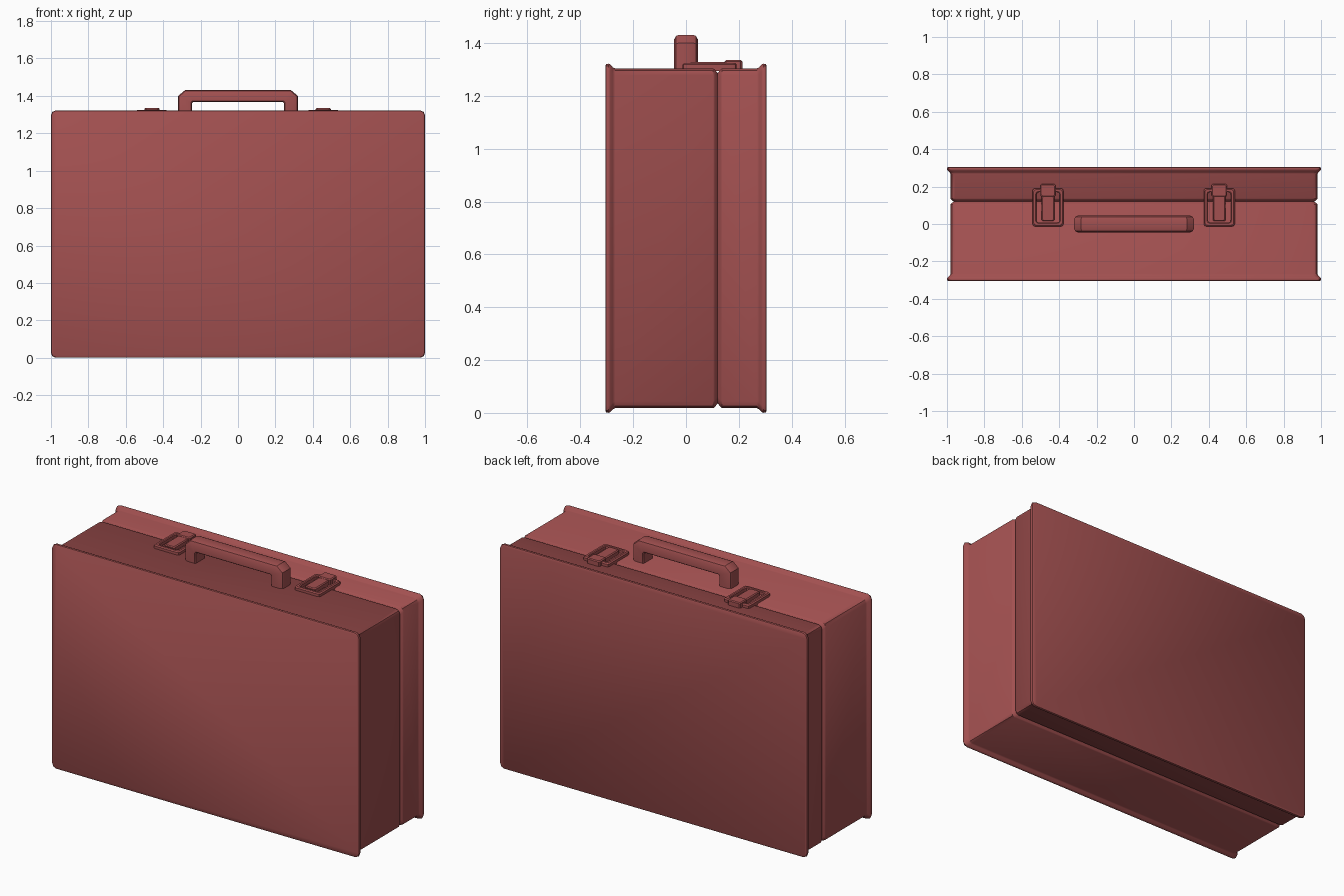
import bpy, bmesh, math

if "Cube" in bpy.data.objects:
    bpy.data.objects.remove(bpy.data.objects["Cube"])

mat = bpy.data.materials.new("case_red")
mat.diffuse_color = (0.36, 0.08, 0.08, 1)
mat.use_nodes = True
mat.node_tree.nodes["Principled BSDF"].inputs["Base Color"].default_value = mat.diffuse_color


def finish(name, bm, angle=35):
    bmesh.ops.recalc_face_normals(bm, faces=bm.faces[:])
    me = bpy.data.meshes.new(name)
    bm.to_mesh(me)
    bm.free()
    ob = bpy.data.objects.new(name, me)
    bpy.context.collection.objects.link(ob)
    me.materials.append(mat)
    bpy.ops.object.select_all(action='DESELECT')
    ob.select_set(True)
    bpy.context.view_layer.objects.active = ob
    bpy.ops.object.shade_smooth_by_angle(angle=math.radians(angle))
    return ob


def rounded_rect(hx, hy, r, seg=2):
    """Outline of a rectangle with rounded corners, centred on the origin."""
    pts = []
    for i, (sx, sy) in enumerate([(1, 1), (-1, 1), (-1, -1), (1, -1)]):
        for k in range(seg + 1):
            a = math.pi / 2 * (i + k / seg)
            pts.append((sx * (hx - r) + r * math.cos(a), sy * (hy - r) + r * math.sin(a)))
    return pts


def loft(bm, loops, cap_start=False, cap_end=False, closed=False):
    """Bridge equal-length closed loops of 3D points."""
    rings = [[bm.verts.new(p) for p in lp] for lp in loops]
    n = len(rings[0])
    pairs = list(zip(rings, rings[1:])) + ([(rings[-1], rings[0])] if closed else [])
    for a, b in pairs:
        for i in range(n):
            j = (i + 1) % n
            bm.faces.new((a[i], a[j], b[j], b[i]))
    if cap_start:
        bm.faces.new(rings[0])
    if cap_end:
        bm.faces.new(rings[-1])


# Case halves: (y, inset) profile swept round the rectangular outline
def shell(name, profile):
    bm = bmesh.new()
    loops = []
    for y, d in profile:
        loops.append([(x, y, z + 0.661) for x, z in rounded_rect(1 - d, 0.661 - d, 0.026)])
    loft(bm, loops, cap_start=True)
    finish(name, bm)


shell("case_base", [(-0.305, 0.006), (-0.302, 0.002), (-0.294, 0), (-0.286, 0.003),
                    (-0.277, 0.014), (-0.268, 0.018), (0.103, 0.018), (0.109, 0.022), (0.12, 0.036)])
shell("case_lid", [(0.305, 0.006), (0.302, 0.002), (0.294, 0), (0.286, 0.003),
                   (0.277, 0.014), (0.268, 0.018), (0.137, 0.018), (0.131, 0.022), (0.12, 0.036)])

# Handle: outer and inner arch paths blended across a chamfered section
outer = [(-.32, 1.30), (-.32, 1.40), (-.283, 1.431), (.283, 1.431), (.32, 1.40), (.32, 1.30)]
inner = [(-.245, 1.30), (-.245, 1.362), (-.24, 1.368), (.24, 1.368), (.245, 1.362), (.245, 1.30)]
section = [(-.026, 0), (.026, 0), (.038, .07), (.045, .28), (.045, .92), (.039, 1),
           (-.039, 1), (-.045, .92), (-.045, .28), (-.038, .07)]
bm = bmesh.new()
loft(bm, [[(o[0] + (i[0] - o[0]) * t, y, o[1] + (i[1] - o[1]) * t) for y, t in section]
          for o, i in zip(outer, inner)], cap_start=True, cap_end=True)
finish("handle", bm)


# Latches: a bevelled ring frame with a stepped clasp tab lying across it
def latch(side, cx):
    bm = bmesh.new()
    ring = [(.083, .102, 1.295), (.083, .102, 1.319), (.077, .096, 1.325),
            (.066, .085, 1.325), (.062, .081, 1.321), (.062, .081, 1.295)]
    loft(bm, [[(cx + x, .089 + y, z) for x, y in rounded_rect(hx, hy, .014)]
              for hx, hy, z in ring], closed=True)
    finish("latch_frame_" + side, bm)

    bm = bmesh.new()
    for hx, y0, y1, top in [(.034, .015, .152, 1.329), (.041, .146, .213, 1.335)]:
        hy, cy = (y1 - y0) / 2, (y0 + y1) / 2
        loft(bm, [[(cx + x, cy + y, z) for x, y in rounded_rect(hx - d, hy - d, .006, 1)]
                  for z, d in [(1.295, 0), (top - .005, 0), (top, .005)]],
             cap_start=True, cap_end=True)
    finish("latch_tab_" + side, bm)


latch("left", -0.46)
latch("right", 0.456)
